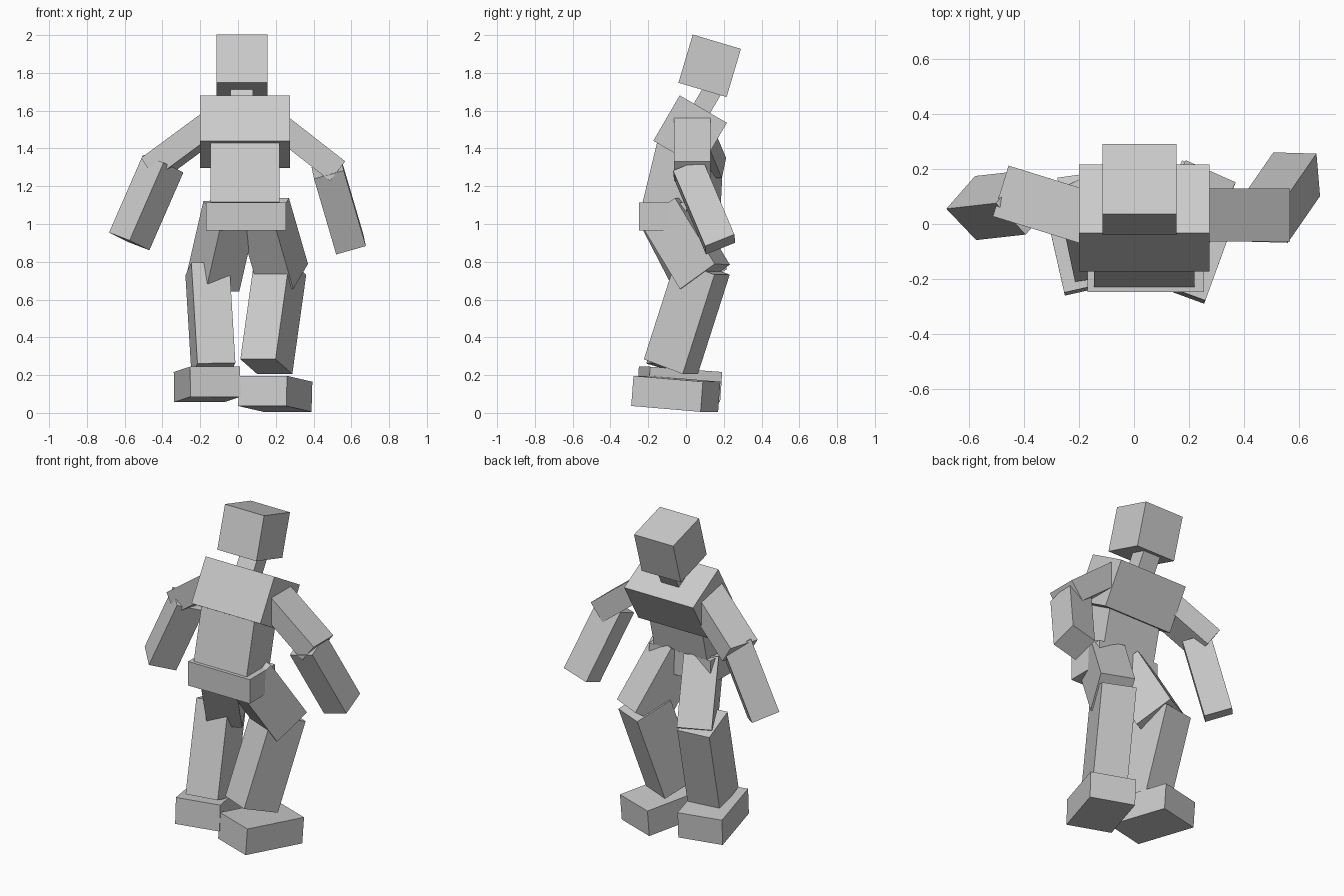
import bpy
from mathutils import Vector, Matrix


def box(name, base, size, up=(0, 0, 1), side=(1, 0, 0)):
    """Box standing on the base centre, running along 'up', its width along 'side'."""
    z = Vector(up).normalized()
    x = Vector(side)
    x = (x - z * x.dot(z)).normalized()
    y = z.cross(x)
    bpy.ops.mesh.primitive_cube_add(size=1)
    ob = bpy.context.object
    ob.name = ob.data.name = name
    rot = Matrix((x, y, z)).transposed().to_4x4()
    centre = Vector(base) + z * size[2] / 2
    ob.data.transform(Matrix.Translation(centre) @ rot @ Matrix.Diagonal((*size, 1)))
    return ob


CX = 0.0375  # middle of the torso
head_up = (0, 0.285, 0.958)
chest_up = (0, 0.502, 0.865)
waist_up = (0, 0.235, 0.972)

# Torso
box("pelvis", (CX + 0.005, -0.123, 0.965), (0.425, 0.25, 0.15))
box("abdomen", (CX, -0.12, 1.09), (0.365, 0.225, 0.36), waist_up)
box("chest", (CX, -0.048, 1.368), (0.475, 0.289, 0.278), chest_up)
box("neck", (0.02, 0.06, 1.57), (0.12, 0.1, 0.17), chest_up)
box("head", (0.02, 0.0875, 1.71), (0.27, 0.266, 0.266), head_up)

# Arms: base is the elbow for upper arms, the wrist for forearms
upper_arm = (0.131, 0.193, 0.4)
forearm = (0.163, 0.167, 0.45)
box("right_upper_arm", (0.5275, 0.032, 1.28), upper_arm, (-0.789, 0, 0.615), (0.615, 0, 0.789))
box("left_upper_arm", (-0.449, 0.109, 1.296), upper_arm, (0.781, -0.242, 0.576), (-0.55, 0.17, 0.817))
box("right_forearm", (0.592, 0.181, 0.892), forearm, (-0.261, -0.377, 0.888), (0.155, -0.003, 0.04))
box("left_forearm", (-0.576, 0.058, 0.908), forearm, (0.4, 0.045, 0.915), (0.11, -0.115, -0.042))

# Legs: base is the knee for thighs, the ankle for shins
thigh = (0.2, 0.24, 0.42)
shin = (0.203, 0.237, 0.557)
box("right_thigh", (0.24, 0.1, 0.72), thigh, (-0.24, -0.5, 0.83), (0.92, -0.39, 0))
box("left_thigh", (-0.13, 0.08, 0.7), thigh, (0.2, -0.45, 0.87), (0.88, 0.45, 0))
box("right_shin", (0.15, -0.08, 0.245), shin, (0.132, 0.302, 0.943), (0.185, -0.08, 0))
box("left_shin", (-0.13, -0.083, 0.23), shin, (-0.058, 0.275, 0.96), (0.206, 0.03, 0.004))

# Feet
foot = (0.271, 0.392, 0.16)
box("right_foot", (0.195, -0.06, 0.021), foot, (0.027, 0.075, 1), (0.255, -0.093, 0))
box("left_foot", (-0.1625, -0.04, 0.071), foot, (-0.015, 0.07, 1), (0.265, 0.06, 0))
